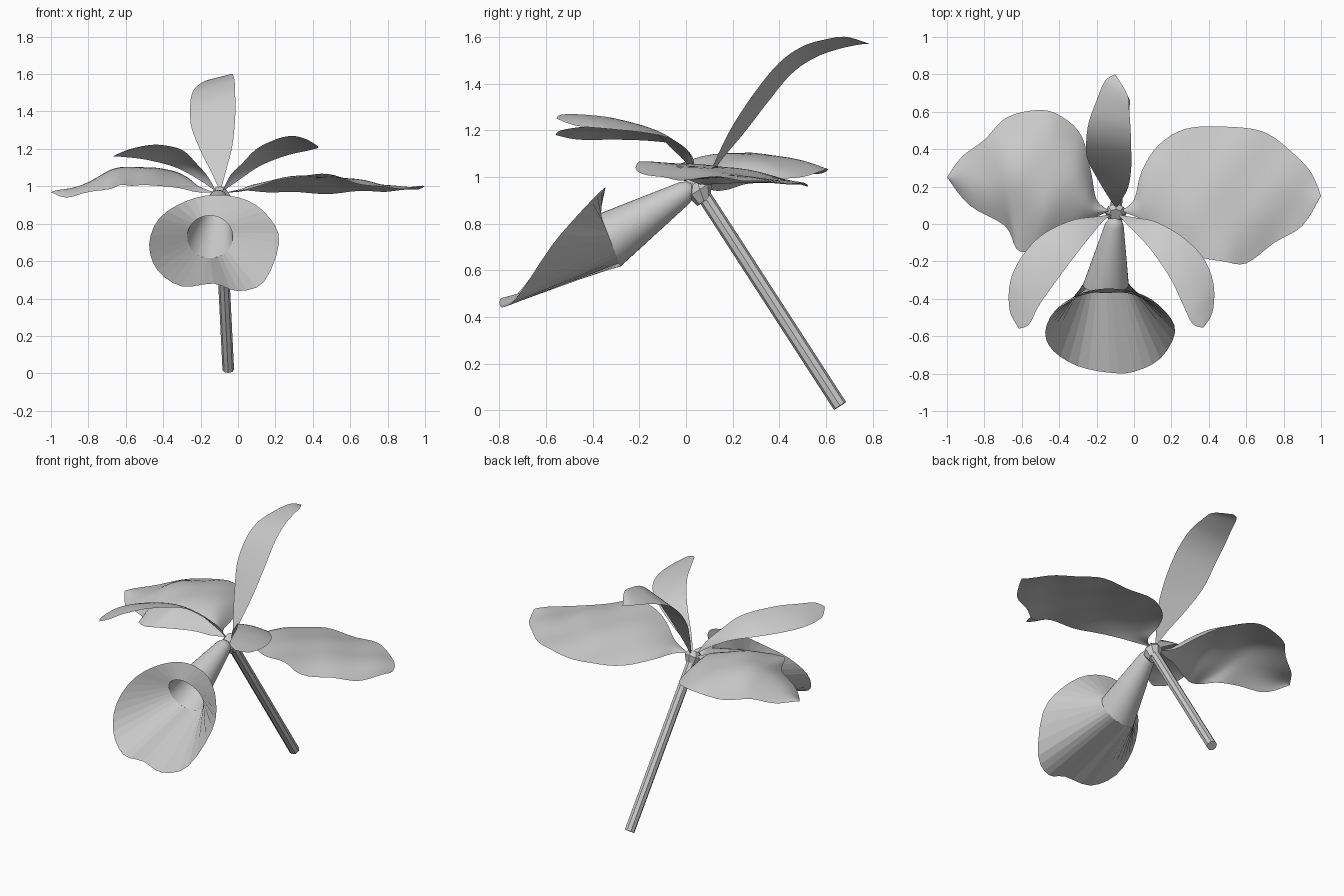
import bpy, math
from mathutils import Vector

grey = bpy.data.materials.new("petal grey")
grey.diffuse_color = (0.6, 0.6, 0.6, 1)


def make(name, verts, faces, smooth=False):
    mesh = bpy.data.meshes.new(name)
    mesh.from_pydata([tuple(v) for v in verts], [], faces)
    mesh.materials.append(grey)
    mesh.polygons.foreach_set("use_smooth", [smooth] * len(mesh.polygons))
    mesh.update()
    obj = bpy.data.objects.new(name, mesh)
    bpy.context.collection.objects.link(obj)
    return obj


def spline(pts, t, closed=False):
    """Catmull-Rom point at t (measured in segments)."""
    n = len(pts)
    i = min(int(t), n - 1 if closed else n - 2)
    f = t - i
    idx = (lambda k: k % n) if closed else (lambda k: max(0, min(n - 1, k)))
    a, b, c, d = (Vector(pts[idx(i + k)]) for k in (-1, 0, 1, 2))
    return 0.5 * (2 * b + (c - a) * f + (2 * a - 5 * b + 4 * c - d) * f ** 2
                  + (3 * b - a - 3 * c + d) * f ** 3)


def petal(name, base, edge_a, edge_b, tip, bulge=0.0, ripple=0.0, nu=36, nv=14):
    """Sheet lofted between two edge curves sharing a base and a tip."""
    a, b = [base] + edge_a + [tip], [base] + edge_b + [tip]
    verts, faces = [], []
    for i in range(nu + 1):
        u = i / nu
        t = u * (len(a) - 1)
        p, q = spline(a, t), spline(b, t)
        for j in range(nv + 1):
            v = j / nv
            w = p.lerp(q, v)
            w.z += bulge * math.sin(math.pi * v) * math.sin(math.pi * u)
            w.z += ripple * u * math.sin(17 * w.x + 3) * math.sin(13 * w.y + 1)
            verts.append(w)
    for i in range(nu):
        for j in range(nv):
            k = i * (nv + 1) + j
            faces.append((k, k + 1, k + nv + 2, k + nv + 1))
    # keep the upper side as the front of the sheet
    k = (nu // 2) * (nv + 1) + nv // 2
    if (verts[k + 1] - verts[k]).cross(verts[k + nv + 1] - verts[k]).z < 0:
        faces = [f[::-1] for f in faces]
    return make(name, verts, faces, True)


def loft(name, rings, cap=True, smooth=False):
    """Skin over closed rings with equal point counts."""
    n = len(rings[0])
    verts = [p for r in rings for p in r]
    faces = [(r * n + i, r * n + (i + 1) % n, (r + 1) * n + (i + 1) % n, (r + 1) * n + i)
             for r in range(len(rings) - 1) for i in range(n)]
    if cap:
        faces += [tuple(range(n))[::-1], tuple(range(len(verts) - n, len(verts)))]
    return make(name, verts, faces, smooth)


def ring(centre, axis, r, n):
    axis = Vector(axis).normalized()
    x = (Vector((1, 0, 0)) - axis * axis.x).normalized()
    y = axis.cross(x)
    if y.z < 0:
        y = -y
    return [Vector(centre) + r * (x * math.cos(a) + y * math.sin(a))
            for a in (2 * math.pi * i / n for i in range(n))]


# stem and the small knob that joins the petals
d = (-0.045, -0.58, 0.9)
loft("stem", [ring((-0.052, 0.66, 0.019), d, 0.031, 8),
              ring((-0.097, 0.07, 0.93), d, 0.031, 8)])
loft("flower_base", [ring((-0.095, 0.078, 0.895), d, 0.035, 8),
                     ring((-0.097, 0.06, 0.945), d, 0.058, 8),
                     ring((-0.097, 0.05, 0.98), d, 0.035, 8)])

# tube of the lip
N = 36
axis = (-0.04, -0.325, -0.15)
throat = ring((-0.15, -0.325, 0.73), (0, -0.115, -0.045), 0.122, N)
loft("lip_tube", [ring((-0.1, 0.035, 0.955), axis, 0.012, N),
                  ring((-0.1, 0.02, 0.948), axis, 0.036, N),
                  ring((-0.105, -0.005, 0.933), axis, 0.05, N),
                  throat], cap=False, smooth=True)

# flaring trumpet with a two-lobed lower rim
rim = [(0.22, -0.58, 0.70), (0.17, -0.47, 0.83), (0.05, -0.38, 0.925), (-0.12, -0.345, 0.955),
       (-0.28, -0.37, 0.92), (-0.42, -0.46, 0.83), (-0.475, -0.58, 0.69), (-0.43, -0.68, 0.55),
       (-0.3, -0.76, 0.465), (-0.13, -0.795, 0.48), (0.0, -0.79, 0.44), (0.14, -0.72, 0.49)]
loft("lip_trumpet", [throat, [spline(rim, 12 * i / N, True) for i in range(N)]], cap=False)

# wide side petals
petal("right_petal", (-0.07, 0.07, 0.965),
      [(0.0, 0.13, 0.97), (0.04, 0.28, 0.975), (0.13, 0.42, 0.97), (0.28, 0.51, 0.965),
       (0.5, 0.52, 0.965), (0.7, 0.49, 0.97), (0.86, 0.37, 0.975), (0.95, 0.27, 0.985)],
      [(0.03, 0.03, 0.98), (0.1, -0.01, 1.0), (0.2, -0.09, 1.03), (0.33, -0.17, 1.055),
       (0.48, -0.2, 1.06), (0.6, -0.21, 1.03), (0.75, -0.1, 1.0), (0.9, -0.01, 0.99)],
      (1.0, 0.15, 1.0), bulge=0.03, ripple=0.012)
petal("left_petal", (-0.13, 0.07, 0.965),
      [(-0.2, 0.13, 0.97), (-0.23, 0.28, 0.98), (-0.28, 0.47, 1.0), (-0.38, 0.57, 1.02),
       (-0.5, 0.61, 1.03), (-0.68, 0.57, 1.02), (-0.8, 0.45, 1.0), (-0.92, 0.36, 0.975)],
      [(-0.22, 0.03, 0.97), (-0.3, -0.01, 0.99), (-0.4, -0.07, 1.0), (-0.5, -0.13, 1.01),
       (-0.57, -0.15, 1.0), (-0.63, -0.13, 1.0), (-0.69, -0.01, 0.99), (-0.88, 0.1, 0.94)],
      (-1.0, 0.25, 0.955), bulge=0.09, ripple=0.015)

# narrow front sepals, inner edge raised
petal("right_front_sepal", (-0.085, 0.05, 0.97),
      [(-0.04, 0.0, 1.06), (0.02, -0.06, 1.12), (0.1, -0.15, 1.2), (0.2, -0.3, 1.25),
       (0.27, -0.45, 1.268), (0.315, -0.535, 1.267)],
      [(0.0, 0.035, 1.03), (0.12, 0.01, 1.11), (0.26, -0.07, 1.165), (0.37, -0.18, 1.19),
       (0.425, -0.32, 1.205), (0.42, -0.47, 1.22)],
      (0.37, -0.555, 1.25), bulge=0.01)
petal("left_front_sepal", (-0.115, 0.05, 0.97),
      [(-0.16, 0.02, 1.05), (-0.22, -0.05, 1.12), (-0.3, -0.15, 1.195), (-0.42, -0.31, 1.222),
       (-0.51, -0.44, 1.215), (-0.56, -0.535, 1.2)],
      [(-0.2, 0.04, 1.03), (-0.33, 0.02, 1.1), (-0.48, -0.05, 1.14), (-0.59, -0.16, 1.155),
       (-0.66, -0.3, 1.16), (-0.665, -0.46, 1.16)],
      (-0.615, -0.56, 1.18), bulge=0.01)

# tall back sepal
petal("back_sepal", (-0.095, 0.085, 0.97),
      [(-0.14, 0.15, 1.07), (-0.2, 0.25, 1.19), (-0.25, 0.35, 1.32), (-0.255, 0.45, 1.44),
       (-0.24, 0.55, 1.51), (-0.2, 0.66, 1.55), (-0.155, 0.765, 1.57)],
      [(-0.065, 0.13, 1.08), (-0.03, 0.2, 1.22), (-0.015, 0.3, 1.37), (-0.015, 0.4, 1.49),
       (-0.018, 0.5, 1.56), (-0.025, 0.6, 1.59), (-0.035, 0.69, 1.6)],
      (-0.1, 0.8, 1.565))
